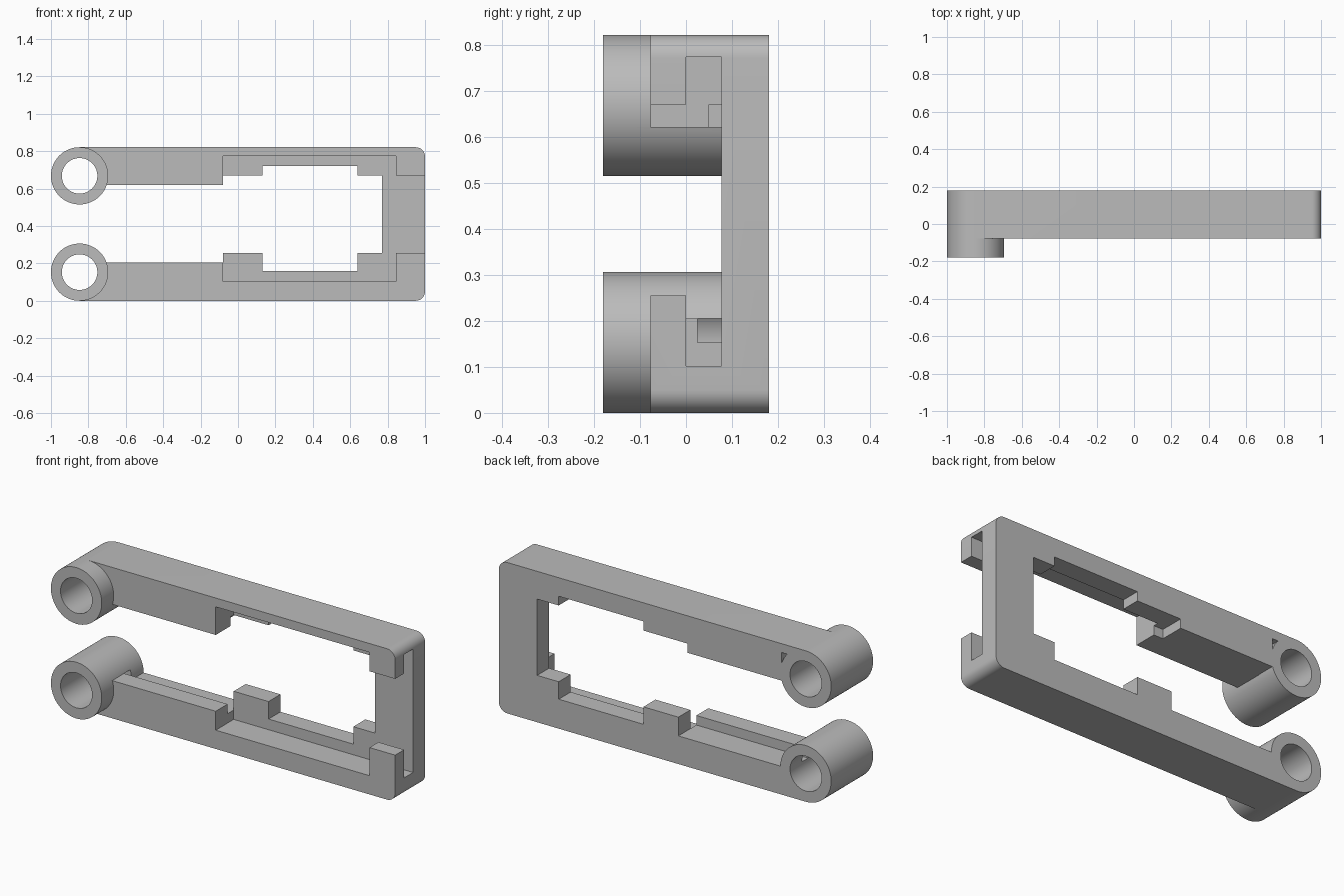
import bpy, bmesh, math

cube = bpy.data.objects.get("Cube")
if cube:
    bpy.data.objects.remove(cube, do_unlink=True)

H, R, HOLE = 0.821, 0.153, 0.095      # height, ring radius, bore radius
FRONT, STEP, BACK = -0.077, 0.077, 0.18
RING_X = -0.847
FAR = 2.0

grey = bpy.data.materials.new("plain grey")
grey.use_nodes = True
colour = (0.5, 0.5, 0.5, 1)
grey.diffuse_color = colour
grey.node_tree.nodes["Principled BSDF"].inputs["Base Color"].default_value = colour


def prism(name, outline, y0, y1):
    """Extrude an x-z outline along y."""
    bm = bmesh.new()
    face = bm.faces.new([bm.verts.new((x, y0, z)) for x, z in outline])
    out = bmesh.ops.extrude_face_region(bm, geom=[face])
    verts = [v for v in out["geom"] if isinstance(v, bmesh.types.BMVert)]
    bmesh.ops.translate(bm, verts=verts, vec=(0, y1 - y0, 0))
    bmesh.ops.recalc_face_normals(bm, faces=bm.faces)
    mesh = bpy.data.meshes.new(name)
    bm.to_mesh(mesh)
    bm.free()
    mesh.materials.append(grey)
    obj = bpy.data.objects.new(name, mesh)
    bpy.context.collection.objects.link(obj)
    return obj


def box(name, x0, x1, y0, y1, z0, z1):
    return prism(name, [(x0, z0), (x1, z0), (x1, z1), (x0, z1)], y0, y1)


def arc(cx, cz, r, start, end, n):
    return [(cx + r * math.cos(math.radians(start + (end - start) * i / n)),
             cz + r * math.sin(math.radians(start + (end - start) * i / n)))
            for i in range(n + 1)]


def rod(name, z, r, y0, y1):
    return prism(name, arc(RING_X, z, r, 0, 360, 80)[:-1], y0, y1)


helpers = []


def combine(other, operation="DIFFERENCE"):
    other.hide_render = True
    helpers.append(other)
    mod = frame.modifiers.new(other.name, "BOOLEAN")
    mod.operation = operation
    mod.solver = "EXACT"
    mod.object = other


# Outer block with rounded end corners
c = 0.05
outline = ([(RING_X, 0)] + arc(1 - c, c, c, -90, 0, 10)
           + arc(1 - c, H - c, c, 0, 90, 10) + [(RING_X, H)])
frame = prism("clamp_frame", outline, FRONT, BACK)

# Window through the back, with its corner blocks
combine(prism("window_cutter", [
    (-0.08, 0.255), (0.13, 0.255), (0.13, 0.16), (0.64, 0.16),
    (0.64, 0.255), (0.77, 0.255), (0.77, 0.67), (0.64, 0.67),
    (0.64, 0.72), (0.13, 0.72), (0.13, 0.67), (-0.136, 0.67),
    (-0.136, 0.4), (-0.08, 0.4)], 0.05, FAR))

# Front pocket and stepped slot through the end wall
combine(box("pocket_cutter", -0.08, 0.845, -FAR, STEP, 0.102, 0.773))
combine(box("end_slot_cutter", 0.8, FAR, 0, STEP, 0.102, 0.773))
combine(box("end_opening_cutter", 0.8, FAR, -FAR, 0.04, 0.255, 0.67))

# Space between the arms, lower ledge and the notch behind the upper ring
combine(box("arm_gap_cutter", -FAR, -0.08, -FAR, FAR, 0.205, 0.62))
combine(box("lower_ledge_cutter", -FAR, -0.08, 0.025, FAR, 0.153, 0.4))
combine(box("ring_notch_cutter", -FAR, -0.7, STEP, FAR, 0.5, 0.773))

# Rings, then their bores and the groove opening into the lower bore
heights = {"lower": R, "upper": H - R}
for side, z in heights.items():
    combine(rod(side + "_ring", z, R, -BACK, BACK), "UNION")
for side, z in heights.items():
    combine(rod(side + "_bore_cutter", z, HOLE, -FAR, FAR))
combine(box("lower_groove_cutter", -0.82, -0.6, 0.025, STEP, 0.153, 0.205))

# Bake the cuts and drop the cutters
depsgraph = bpy.context.evaluated_depsgraph_get()
baked = bpy.data.meshes.new_from_object(frame.evaluated_get(depsgraph))
frame.modifiers.clear()
frame.data = baked
for obj in helpers:
    bpy.data.objects.remove(obj, do_unlink=True)

bpy.ops.object.select_all(action="DESELECT")
frame.select_set(True)
bpy.context.view_layer.objects.active = frame
bpy.ops.object.shade_smooth_by_angle(angle=math.radians(30))
